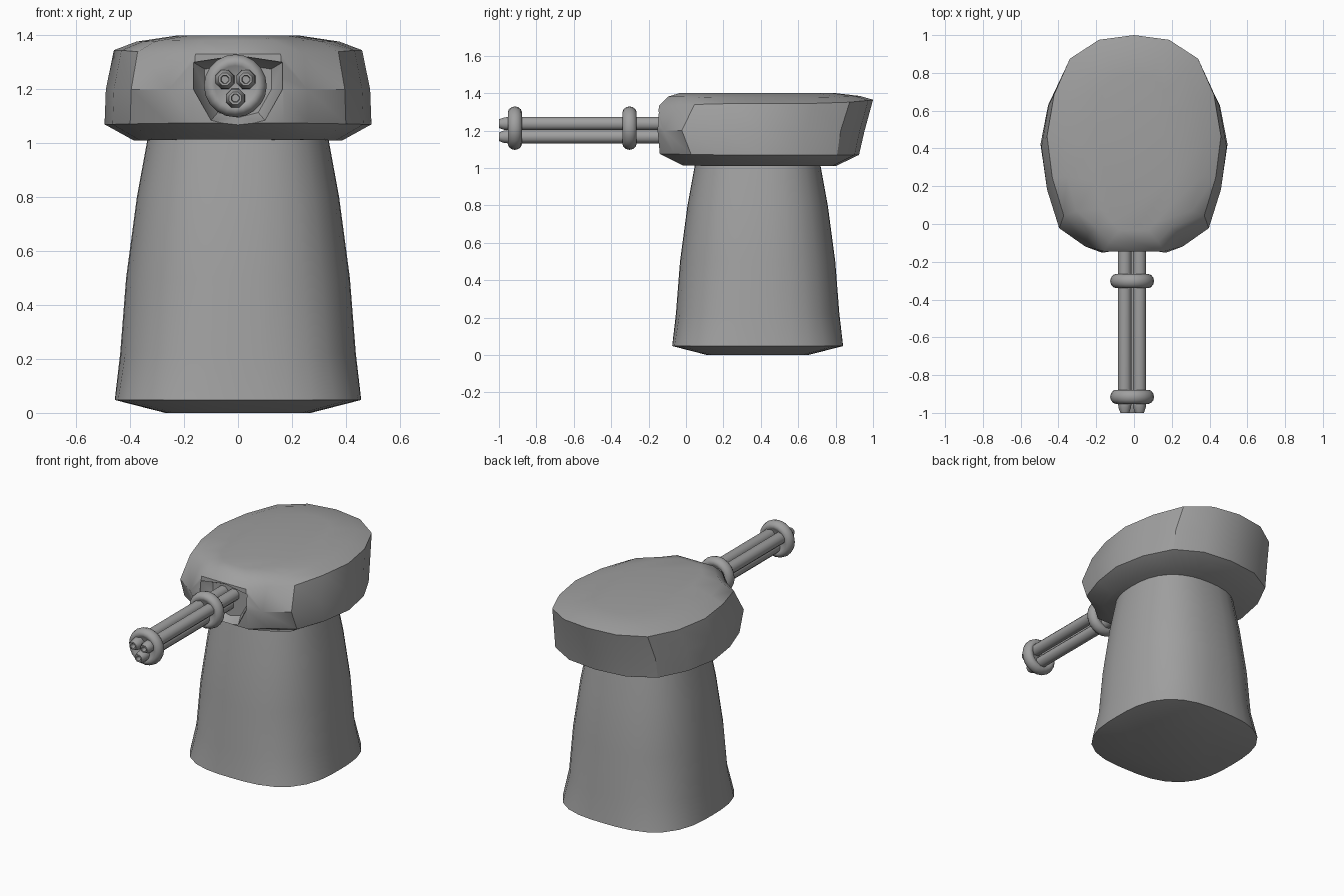
import bpy, bmesh, math

cube = bpy.data.objects.get("Cube")
if cube:
    bpy.data.objects.remove(cube, do_unlink=True)

grey = bpy.data.materials.new("mid grey")
grey.use_nodes = True
COL = (0.35, 0.35, 0.35, 1)
grey.diffuse_color = COL
grey.node_tree.nodes["Principled BSDF"].inputs["Base Color"].default_value = COL


def loft(name, rings):
    """Skin a list of equal-length point rings and cap both ends."""
    bm = bmesh.new()
    loops = [[bm.verts.new(p) for p in r] for r in rings]
    n = len(loops[0])
    for a, b in zip(loops, loops[1:]):
        for i in range(n):
            j = (i + 1) % n
            bm.faces.new((a[i], a[j], b[j], b[i]))
    bm.faces.new(loops[0])
    bm.faces.new(loops[-1])
    bmesh.ops.recalc_face_normals(bm, faces=bm.faces)
    me = bpy.data.meshes.new(name)
    bm.to_mesh(me)
    bm.free()
    me.materials.append(grey)
    ob = bpy.data.objects.new(name, me)
    bpy.context.collection.objects.link(ob)
    return ob


def smooth(ob, deg):
    bpy.ops.object.select_all(action='DESELECT')
    ob.select_set(True)
    bpy.context.view_layer.objects.active = ob
    bpy.ops.object.shade_smooth_by_angle(angle=math.radians(deg))


# Pedestal: rounded-square sections tapering upward
def rounded_square(r, z, power, cy=0.383, n=32):
    pts = []
    for i in range(n):
        t = 2 * math.pi * i / n
        c, s = math.cos(t), math.sin(t)
        k = r / (abs(c) ** power + abs(s) ** power) ** (1 / power)
        pts.append((k * c, cy + k * s, z))
    return pts


pedestal = loft("pedestal", [rounded_square(*a) for a in (
    (0.27, 0.0, 2.4), (0.457, 0.048, 2.85), (0.437, 0.22, 2.45), (0.415, 0.5, 2.45),
    (0.375, 0.8, 2.45), (0.333, 1.03, 2.45))])
smooth(pedestal, 35)

# Turret head: one half outline, back to front, mirrored and lofted
HALF = [(0, .925), (.2, .9), (.365, .8), (.455, .61), (.495, .39),
        (.465, .17), (.4, -.03), (.26, -.125), (.17, -.14), (0, -.15)]


def head_ring(sx, front, back, nose, zs, zf, zb):
    """Outline scaled in x, stretched front..back, with side/front/back heights."""
    pts = []
    for x, y in HALF:
        t = (y + .15) / 1.075
        u = 2 * t - 1
        z = zs + (max(u, 0) ** 4) * (zb - zs) + (max(-u, 0) ** 4) * (zf - zs)
        # The middle of the front keeps its own depth, as a nose for the recess
        yy = nose if x < .2 and y < 0 else front + t * (back - front)
        pts.append((x * sx, yy, z))
    return pts + [(-x, y, z) for x, y, z in pts[-2:0:-1]]


head = loft("turret_head", [head_ring(*a) for a in (
    (.78, -.01, .80, -.02, 1.01, 1.015, 1.01),
    (1.0, -.085, .925, -.14, 1.07, 1.075, 1.07),
    (.99, -.145, .955, -.152, 1.20, 1.20, 1.20),
    (.93, -.075, 1.0, -.145, 1.345, 1.33, 1.365),
    (.76, -.04, .93, -.095, 1.377, 1.382, 1.385),
    (.45, -.01, .80, -.035, 1.40, 1.40, 1.40))])

# Recess in the head front where the barrels enter
NICHE = [(0, 1.325), (.165, 1.3), (.165, 1.2), (.1, 1.085), (0, 1.06),
         (-.1, 1.085), (-.165, 1.2), (-.165, 1.3)]
cutter = loft("niche_cutter", [
    [(x * s, y, 1.2 + (z - 1.2) * s) for x, z in NICHE]
    for y, s in ((-.3, 1.0), (-.14, 1.0), (-.08, .75))])
cutter.hide_render = True
mod = head.modifiers.new("niche", 'BOOLEAN')
mod.object = cutter
mod.operation = 'DIFFERENCE'
mod.solver = 'EXACT'
bpy.context.view_layer.objects.active = head
bpy.ops.object.modifier_apply(modifier=mod.name)
bpy.data.objects.remove(cutter, do_unlink=True)
smooth(head, 34)


# Lathe along y for barrels and bands
def lathe(name, cx, cz, profile, n, turn=0.0):
    return loft(name, [[(cx + r * math.cos(2 * math.pi * i / n + turn), y,
                         cz + r * math.sin(2 * math.pi * i / n + turn))
                        for i in range(n)] for y, r in profile])


# Three barrels with tapered, hollow muzzles
BARREL = [(-.04, .038), (-.955, .038), (-.972, .036), (-1.0, .025), (-1.0, .016), (-.97, .014)]
for side, cx, cz in (("left", .029, 1.237), ("right", -.049, 1.237), ("lower", -.01, 1.167)):
    smooth(lathe(side + "_barrel", cx, cz, BARREL, 8, math.pi / 8), 46)

# Two rounded bands holding the barrels
for label, y0 in (("rear_band", -.302), ("front_band", -.915)):
    prof = [(-.022, .058), (-.034, .075), (-.037, .088), (-.032, .101), (-.018, .112)]
    prof = prof + [(0, .1165)] + [(-y, r) for y, r in reversed(prof)]
    smooth(lathe(label, -.01, 1.213, [(y0 + y, r) for y, r in prof], 20), 50)
